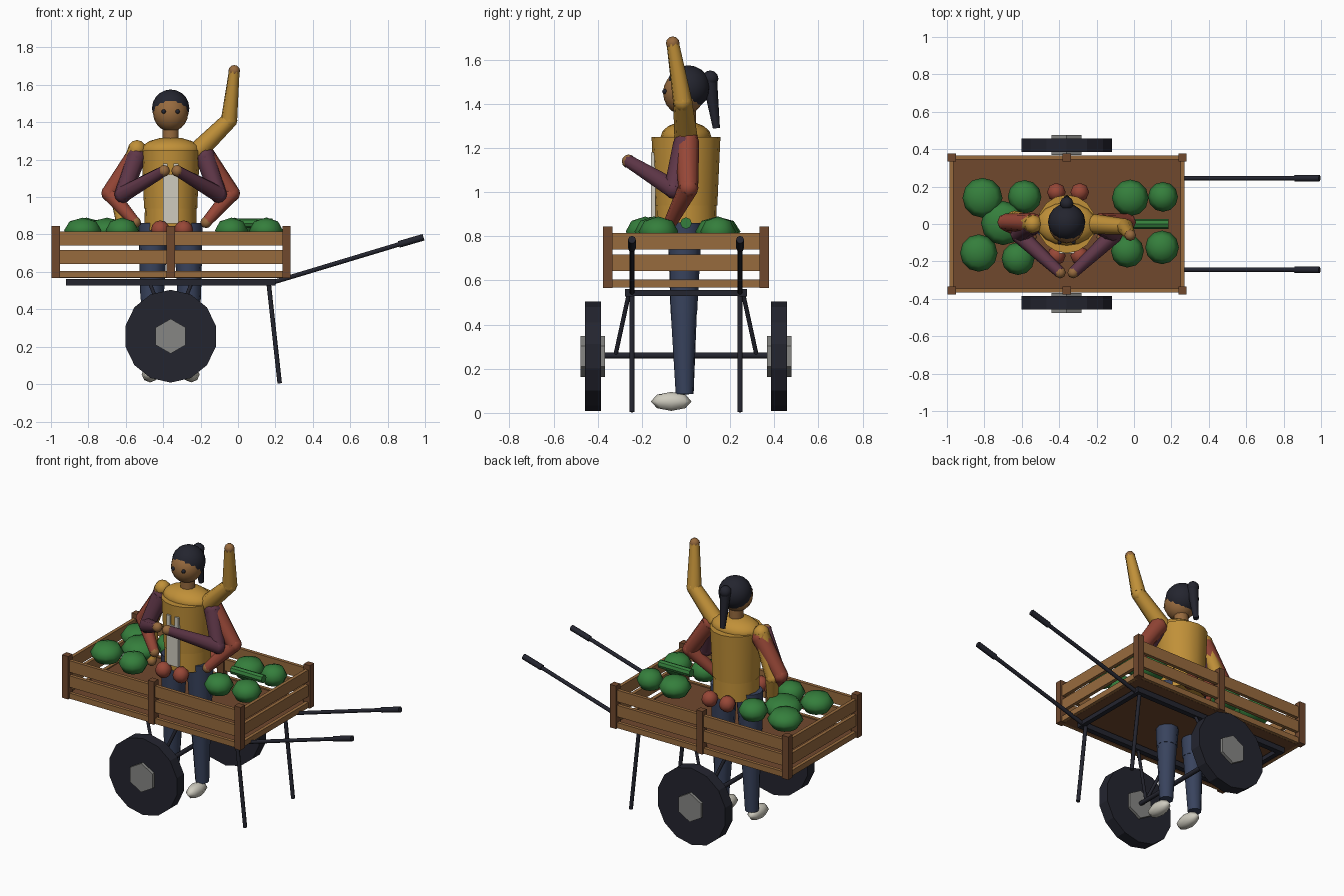
import bpy, math
from mathutils import Vector

if "Cube" in bpy.data.objects:
    bpy.data.objects.remove(bpy.data.objects["Cube"])


def material(name, rgb):
    m = bpy.data.materials.new(name)
    m.diffuse_color = (*rgb, 1)
    m.use_nodes = True
    m.node_tree.nodes["Principled BSDF"].inputs["Base Color"].default_value = m.diffuse_color
    return m


MUSTARD = material("mustard", (0.53, 0.28, 0.04))
WOOD = material("warm_brown", (0.31, 0.145, 0.048))
DARKWOOD = material("dark_wood", (0.16, 0.065, 0.027))
DARK = material("near_black", (0.017, 0.018, 0.028))
GREY = material("hub_grey", (0.24, 0.24, 0.23))
BLUE = material("denim", (0.04, 0.056, 0.11))
RED = material("brick_red", (0.31, 0.063, 0.038))
PURPLE = material("plum", (0.115, 0.038, 0.065))
GREEN = material("leaf_green", (0.035, 0.21, 0.045))
WHITE = material("off_white", (0.62, 0.6, 0.52))
CX = -0.36  # axis of the figure and the wheels


def finish(name, mat, smooth=0):
    o = bpy.context.object
    o.name = name
    o.data.materials.append(mat)
    if smooth:
        bpy.ops.object.shade_smooth_by_angle(angle=math.radians(smooth))
    return o


def box(name, mat, lo, hi):
    lo, hi = Vector(lo), Vector(hi)
    bpy.ops.mesh.primitive_cube_add(size=1, location=(lo + hi) / 2)
    bpy.context.object.scale = hi - lo
    return finish(name, mat)


def rod(name, mat, a, b, r1, r2=None, sides=8, smooth=50, spin=0):
    a, b = Vector(a), Vector(b)
    bpy.ops.mesh.primitive_cone_add(vertices=sides, radius1=r1, radius2=r1 if r2 is None else r2,
                                    depth=(b - a).length, location=(a + b) / 2)
    o = bpy.context.object
    o.rotation_mode = 'QUATERNION'
    o.rotation_quaternion = (b - a).to_track_quat('Z', 'Y')
    return finish(name, mat, smooth)


def ball(name, mat, c, r, seg=12, rings=8, smooth=60):
    bpy.ops.mesh.primitive_uv_sphere_add(segments=seg, ring_count=rings, radius=1, location=c)
    bpy.context.object.scale = (r, r, r) if isinstance(r, float) else r
    return finish(name, mat, smooth)


# Cart bed: floor, corner and middle posts, slatted sides
box("floor", DARKWOOD, (-0.965, -0.345, 0.568), (0.25, 0.345, 0.598))
for sy in (-1, 1):
    for x in (-0.975, CX, 0.26):
        y = 0.355 * sy
        box("post", DARKWOOD, (x - 0.022, y - 0.022, 0.567), (x + 0.022, y + 0.022, 0.845))
SLATS = ((0.569, 0.605), (0.643, 0.717), (0.74, 0.815))
for z0, z1 in SLATS:
    for y in (-0.355, 0.355):
        box("side_slat", WOOD, (-0.955, y - 0.011, z0), (0.24, y + 0.011, z1))
    for x in (-0.975, 0.26):
        box("end_slat", WOOD, (x - 0.011, -0.335, z0), (x + 0.011, 0.335, z1))

# Undercarriage: rails, cross members, axle, struts, handles, stand legs, wheels
for x in (-0.9, 0.185):
    box("cross_member", DARK, (x - 0.015, -0.26, 0.53), (x + 0.015, 0.26, 0.558))
rod("axle", DARK, (CX, -0.42, 0.26), (CX, 0.42, 0.26), 0.014)
for s in (-1, 1):
    box("frame_rail", DARK, (-0.92, s * 0.26 - 0.017, 0.527), (0.2, s * 0.26 + 0.017, 0.562))
    for dx in (-0.11, 0.11):
        rod("axle_strut", DARK, (CX + dx, s * 0.26, 0.535), (CX, s * 0.32, 0.26), 0.01)
    y = s * 0.245
    rod("handle", DARK, (0.19, y, 0.545), (0.97, y, 0.78), 0.012)
    rod("grip", DARK, (0.86, y, 0.747), (0.992, y, 0.785), 0.018)
    rod("stand_leg", DARK, (0.165, y, 0.53), (0.223, y, 0.004), 0.012)
    rod("wheel", DARK, (CX, s * 0.385, 0.256), (CX, s * 0.458, 0.256), 0.248, sides=14, smooth=0)
    rod("wheel_hub", GREY, (CX, s * 0.368, 0.256), (CX, s * 0.477, 0.256), 0.093, sides=6, smooth=0)

# Produce lying in the bed
for x, y, r in ((-0.81, 0.14, 0.107), (-0.585, 0.145, 0.09), (-0.70, 0.005, 0.118),
                (-0.83, -0.155, 0.1), (-0.62, -0.185, 0.088), (-0.02, 0.14, 0.098),
                (0.155, 0.145, 0.08), (-0.035, -0.145, 0.088), (0.15, -0.125, 0.09)):
    ball("cabbage", GREEN, (x, y, 0.822), (r, r, 0.068), 12, 4, 60)
rod("cucumber", GREEN, (-0.04, 0, 0.86), (0.185, 0, 0.86), 0.026, smooth=0)
for x in (-0.415, -0.29):
    for y in (-0.17, 0.17):
        ball("tomato", RED, (x, y, 0.825), 0.05, 8, 6)

# Legs and shoes
for s in (-1, 1):
    x = CX + s * 0.092
    rod("thigh", BLUE, (x + s * 0.008, -0.01, 0.45), (x, -0.005, 0.86), 0.062, 0.08, 10)
    rod("shin", BLUE, (CX + s * 0.108, -0.006, 0.085), (x + s * 0.008, -0.01, 0.46), 0.041, 0.06, 10)
    ball("shoe", WHITE, (CX + s * 0.11, -0.067, 0.052), (0.045, 0.092, 0.043), 8, 4)

# Torso, neck and apron
rod("hips", MUSTARD, (CX, 0, 0.82), (CX, 0, 0.955), 0.14, 0.138, 16)
rod("torso", MUSTARD, (CX, 0, 0.94), (CX, 0, 1.25), 0.142, 0.156, 16)
ball("shoulders", MUSTARD, (CX, 0, 1.25), (0.16, 0.115, 0.07), 16, 8)
rod("neck", WOOD, (CX, 0, 1.28), (CX, 0, 1.39), 0.045, sides=10)
box("apron", WHITE, (CX - 0.042, -0.158, 0.86), (CX + 0.042, -0.138, 1.12))
for s in (-1, 1):
    x = CX + s * 0.029
    box("apron_strap", WHITE, (x - 0.013, -0.158, 1.11), (x + 0.013, -0.138, 1.18))

# Head, eyes and hair
ball("head", WOOD, (CX, -0.01, 1.45), (0.094, 0.094, 0.1), 16, 10)
ball("hair", DARK, (CX, 0.01, 1.475), 0.1, 16, 10)
ball("hair_bun", DARK, (CX, 0.11, 1.515), 0.037, 8, 6)
rod("ponytail", DARK, (CX, 0.138, 1.29), (CX, 0.107, 1.51), 0.016, 0.034)
for s in (-1, 1):
    ball("eye", DARK, (CX + s * 0.037, -0.096, 1.457), 0.012, 8, 6)


def arm(name, mat, shoulder, elbow, hand, r=0.055):
    """Tapered upper arm and forearm with rounded joints and a bare hand."""
    rod(name + "_upper", mat, shoulder, elbow, r, r * 0.82)
    rod(name + "_forearm", mat, elbow, hand, r * 0.84, r * 0.55)
    ball(name + "_shoulder", mat, shoulder, r, 8, 6)
    ball(name + "_elbow", mat, elbow, r * 0.84, 8, 6)
    ball(name + "_hand", WOOD, hand, 0.031, 8, 6)


# Three pairs of arms
arm("raised_arm", MUSTARD, (CX + 0.15, 0, 1.25), (-0.048, -0.015, 1.41), (-0.02, -0.06, 1.675), 0.053)
arm("hanging_arm", MUSTARD, (-0.54, 0, 1.255), (-0.64, 0.03, 1.0), (-0.605, -0.02, 0.775), 0.05)
for s in (-1, 1):
    arm("reaching_arm", RED, (CX + s * 0.18, 0.005, 1.225), (CX + s * 0.325, 0.01, 1.02),
        (CX + s * 0.19, -0.07, 0.865))
    arm("folded_arm", PURPLE, (CX + s * 0.185, -0.005, 1.215), (CX + s * 0.255, -0.055, 1.015),
        (CX + s * 0.035, -0.26, 1.14))
